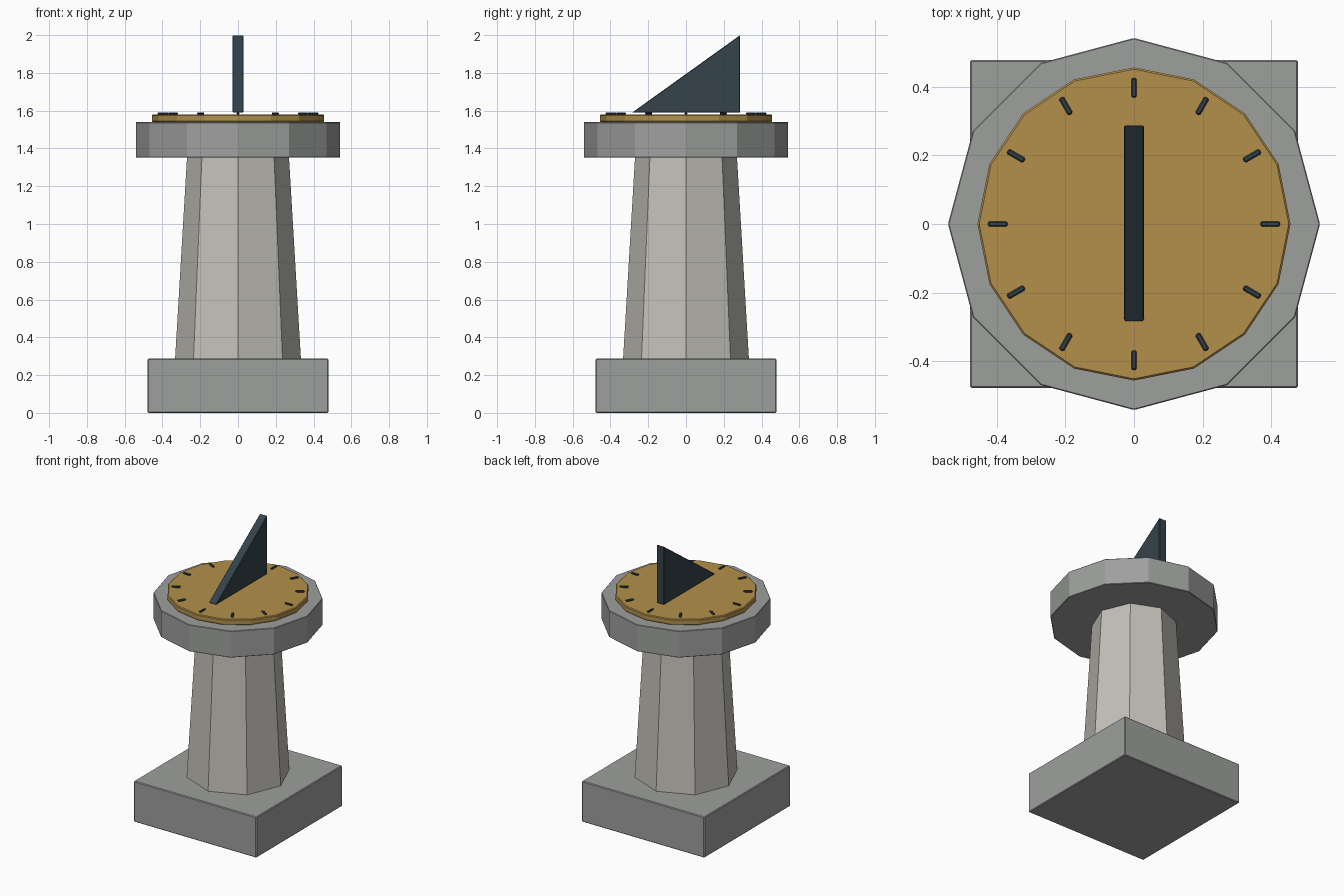
import bpy
import math

cube = bpy.data.objects.get("Cube")
if cube:
    bpy.data.objects.remove(cube, do_unlink=True)


def material(name, rgb):
    mat = bpy.data.materials.new(name)
    mat.use_nodes = True
    mat.diffuse_color = (*rgb, 1)
    mat.node_tree.nodes["Principled BSDF"].inputs["Base Color"].default_value = (*rgb, 1)
    return mat


stone = material("grey stone", (0.34, 0.35, 0.34))
pale_stone = material("pale stone", (0.55, 0.53, 0.48))
brass = material("brass", (0.45, 0.28, 0.07))
slate = material("dark slate", (0.035, 0.055, 0.07))


def finish(obj, name, mat, bevel):
    obj.name = name
    obj.data.materials.append(mat)
    if bevel:
        mod = obj.modifiers.new("worn edges", "BEVEL")
        mod.width = bevel
        mod.segments = 1
    return obj


def box(name, mat, size, location, turn=0, bevel=0.005):
    bpy.ops.mesh.primitive_cube_add(size=1, location=location, rotation=(0, 0, turn))
    obj = bpy.context.object
    obj.scale = size
    bpy.ops.object.transform_apply(location=False, rotation=False, scale=True)
    return finish(obj, name, mat, bevel)


def drum(name, mat, sides, r_low, r_high, z_low, z_high, bevel=0.005):
    bpy.ops.mesh.primitive_cone_add(vertices=sides, radius1=r_low, radius2=r_high,
                                    depth=z_high - z_low,
                                    location=(0, 0, (z_low + z_high) / 2))
    return finish(bpy.context.object, name, mat, bevel)


# Pedestal
box("base", stone, (0.956, 0.956, 0.287), (0, 0, 0.1435))
drum("column", pale_stone, 8, 0.333, 0.27, 0.287, 1.353, 0)
drum("cap", stone, 12, 0.542, 0.542, 1.352, 1.539, 0.003)
drum("dial_plate", brass, 16, 0.456, 0.456, 1.539, 1.579)

# Hour marks around the dial
for hour in range(12):
    a = math.tau * hour / 12
    box(f"hour_mark_{hour + 1}", slate, (0.056, 0.016, 0.012),
        (0.397 * math.cos(a), 0.397 * math.sin(a), 1.585), a, 0.004)

# Triangular gnomon, extruded across x
profile = [(-0.285, 1.59), (0.287, 1.59), (0.287, 2.0)]
half = 0.029
verts = [(x, y, z) for x in (-half, half) for y, z in profile]
mesh = bpy.data.meshes.new("gnomon")
mesh.from_pydata(verts, [], [(0, 2, 1), (3, 4, 5), (0, 1, 4, 3), (1, 2, 5, 4), (2, 0, 3, 5)])
gnomon = bpy.data.objects.new("gnomon", mesh)
bpy.context.collection.objects.link(gnomon)
finish(gnomon, "gnomon", slate, 0.003)
